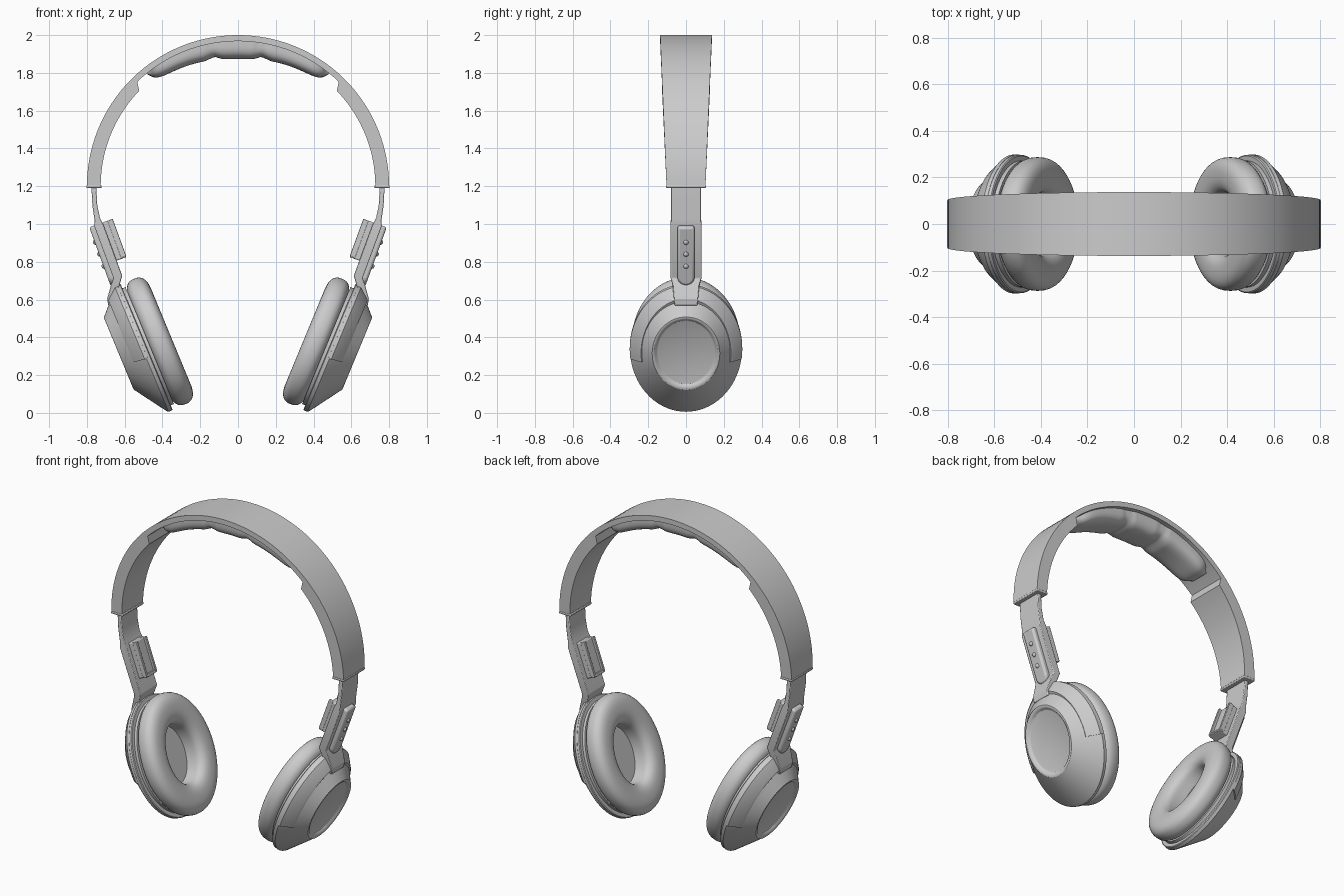
import bpy, bmesh
from math import sin, cos, pi, radians, copysign
from mathutils import Matrix, Vector

if "Cube" in bpy.data.objects:
    bpy.data.objects.remove(bpy.data.objects["Cube"])


def loft(name, rings, matrix=None, mirror=True, bevel=0, angle=32):
    """Skin closed rings of equal length, capping both ends."""
    bm = bmesh.new()
    vs = [[bm.verts.new(p) for p in r] for r in rings]
    n = len(vs[0])
    for a, b in zip(vs, vs[1:]):
        for i in range(n):
            j = (i + 1) % n
            bm.faces.new((a[i], a[j], b[j], b[i]))
    bm.faces.new(vs[0])
    bm.faces.new(vs[-1])
    if matrix:
        bm.transform(matrix)
    bmesh.ops.recalc_face_normals(bm, faces=bm.faces)
    me = bpy.data.meshes.new(name)
    bm.to_mesh(me)
    bm.free()
    me.shade_smooth()
    me.set_sharp_from_angle(angle=radians(angle))
    ob = bpy.data.objects.new(name, me)
    bpy.context.collection.objects.link(ob)
    if bevel:
        m = ob.modifiers.new("Bevel", 'BEVEL')
        m.width, m.segments, m.limit_method = bevel, 2, 'ANGLE'
    if mirror:
        ob.modifiers.new("Mirror", 'MIRROR')
    return ob


def ellipse(x, rz, ry, dz=0, n=72):
    return [(x, ry * cos(2 * pi * i / n), dz + rz * sin(2 * pi * i / n)) for i in range(n)]


def prism(name, outline, x0, x1, matrix, bevel=0.006):
    """Extrude a (y, z) outline along local x."""
    return loft(name, [[(x, y, z) for y, z in outline] for x in (x0, x1)], matrix, bevel=bevel)


def frame(x, z, tilt):
    return Matrix.Translation((x, 0, z)) @ Matrix.Rotation(radians(tilt), 4, 'Y')


# Headband: thin over the crown, thicker down the sides
def band_ring(deg, r_in, r_out=0.8, extra=0):
    a = radians(deg)
    w = 0.103 + 0.034 * cos(a) + extra
    return [(r * sin(a), y, 1.2 + r * cos(a))
            for r, y in ((r_out, -w), (r_out, w), (r_in, w), (r_in, -w))]


half = [(i * 2.75, 0.768) for i in range(1, 17)] + [(46, 0.727)]
half += [(46 + i * 2.75, 0.727) for i in range(1, 17)]
angles = [(-a, r) for a, r in reversed(half)] + [(0, 0.768)] + half
loft("headband", [band_ring(a, r) for a, r in angles], mirror=False)

# End trim of the headband
w = 0.105
prism("headband_end_trim", [(-w, 1.19), (w, 1.19), (w, 1.205), (-w, 1.205)],
      0.722, 0.802, None, 0.004)

# Three-lobed cushion under the crown
rings = []
N = 72
for i in range(N + 1):
    t = -1 + 2 * i / N
    a = radians(39 * t)
    s = abs(t) * 39
    if s < 10:
        depth = 0.098 - 0.022 * (s / 10) ** 4
    else:
        u = (s - 10) / 29
        depth = (0.076 + 0.016 * min(1, u * 6) - 0.026 * u) * max(0.03, 1 - u ** 12) ** 0.5
    wy = 0.112 * max(0.3, 1 - abs(t) ** 14) ** 0.5
    if abs(s - 10) < 2.5:
        wy -= 0.004
    ring = []
    for k in range(25):
        b = pi * k / 24
        y = wy * copysign(abs(cos(b)) ** 0.6, cos(b))
        r = 0.772 - depth * sin(b) ** 0.6
        ring.append((r * sin(a), y, 1.2 + r * cos(a)))
    rings.append(ring)
loft("headband_cushion", rings, mirror=False, angle=50)

# Slider strap and bent arm, one ribbon: (x, z, half thickness, half width)
path = [(0.765, 1.23, 0.013, 0.08), (0.758, 1.1, 0.013, 0.08), (0.746, 1.03, 0.015, 0.08),
        (0.736, 0.99, 0.024, 0.082), (0.636, 0.72, 0.024, 0.082),
        (0.652, 0.67, 0.022, 0.07), (0.675, 0.60, 0.018, 0.064), (0.672, 0.57, 0.015, 0.06)]
rings = []
for i, (x, z, t, w) in enumerate(path):
    p, q = path[max(0, i - 1)], path[min(len(path) - 1, i + 1)]
    d = Vector((q[0] - p[0], q[1] - p[1])).normalized()
    nx, nz = -d.y * t, d.x * t
    rings.append([(x + s * nx, y, z + s * nz) for s, y in ((1, -w), (1, w), (-1, w), (-1, -w))])
loft("slider_arm", rings, bevel=0.004, angle=20)

# Hinge housing: rounded outer cover, inner block with raised frame
arm = frame(0.70, 0.865, 20)
cover = [(-0.045, 0.14)] + [(-0.045 * cos(pi * i / 16), -0.145 - 0.045 * sin(pi * i / 16))
                            for i in range(17)] + [(0.045, 0.14)]
prism("hinge_cover", cover, 0.0, 0.042, arm, 0.012)


def rect(w, z0, z1):
    return [(-w, z0), (w, z0), (w, z1), (-w, z1)]


prism("hinge_inner_block", rect(0.052, -0.075, 0.14), -0.075, -0.02, arm)
for name, y in (("front", -0.045), ("back", 0.045)):
    prism("hinge_frame_" + name, [(y + a, b) for a, b in rect(0.008, -0.07, 0.14)],
          -0.09, -0.06, arm, 0.003)
prism("hinge_frame_bottom", rect(0.052, -0.075, -0.058), -0.088, -0.06, arm, 0.003)

# Studs on the cover
for i, z in enumerate((0.055, -0.012, -0.08)):
    prof = [(0.036, 0.013), (0.043, 0.013), (0.049, 0.009), (0.052, 0.003)]
    loft("hinge_stud_%d" % (i + 1), [ellipse(x, r, r, z, 16) for x, r in prof], arm, angle=60)

# Ear cup: rim, cone and dished outer cap, (local x, rz, ry, z shift)
cup = frame(0.495, 0.345, 22.5)
shell = [(-0.03, 0.335, 0.272, 0), (-0.012, 0.335, 0.272, 0), (-0.012, 0.358, 0.292, 0),
         (-0.008, 0.362, 0.297, 0), (0.012, 0.362, 0.297, 0), (0.018, 0.358, 0.292, 0),
         (0.130, 0.216, 0.186, 0.022), (0.137, 0.209, 0.179, 0.024), (0.138, 0.200, 0.172, 0.025),
         (0.134, 0.190, 0.163, 0.025), (0.124, 0.182, 0.155, 0.025), (0.122, 0.176, 0.150, 0.025)]
loft("ear_cup_shell", [ellipse(*p) for p in shell], cup)

# Yoke collar wrapping the upper half of the cup
prof = [(0.004, 0.350, 0.285), (0.006, 0.364, 0.298), (0.022, 0.364, 0.298),
        (0.074, 0.322, 0.250), (0.081, 0.313, 0.238), (0.070, 0.270, 0.215)]
rings = []
for i in range(49):
    a = radians(-9 + 198 * i / 48)
    rings.append([(x, ry * cos(a), rz * sin(a)) for x, rz, ry in prof])
loft("yoke_collar", rings, cup)

# Ear cushion: padded ring with an open centre and a speaker floor
pad = [(-0.020, 0.318, 0.255)]
for i in range(25):
    b = radians(-75 + 255 * i / 24)
    px, pr = sin(b), cos(b)
    f = copysign(abs(px) ** 0.8, px)
    g = copysign(abs(pr) ** 0.8, pr)
    pad.append((-0.088 - 0.064 * f, 0.268 + 0.091 * g, 0.210 + 0.077 * g))
pad += [(-0.06, 0.174, 0.131), (-0.035, 0.172, 0.129)]
loft("ear_cushion", [ellipse(*p) for p in pad], cup, angle=45)
